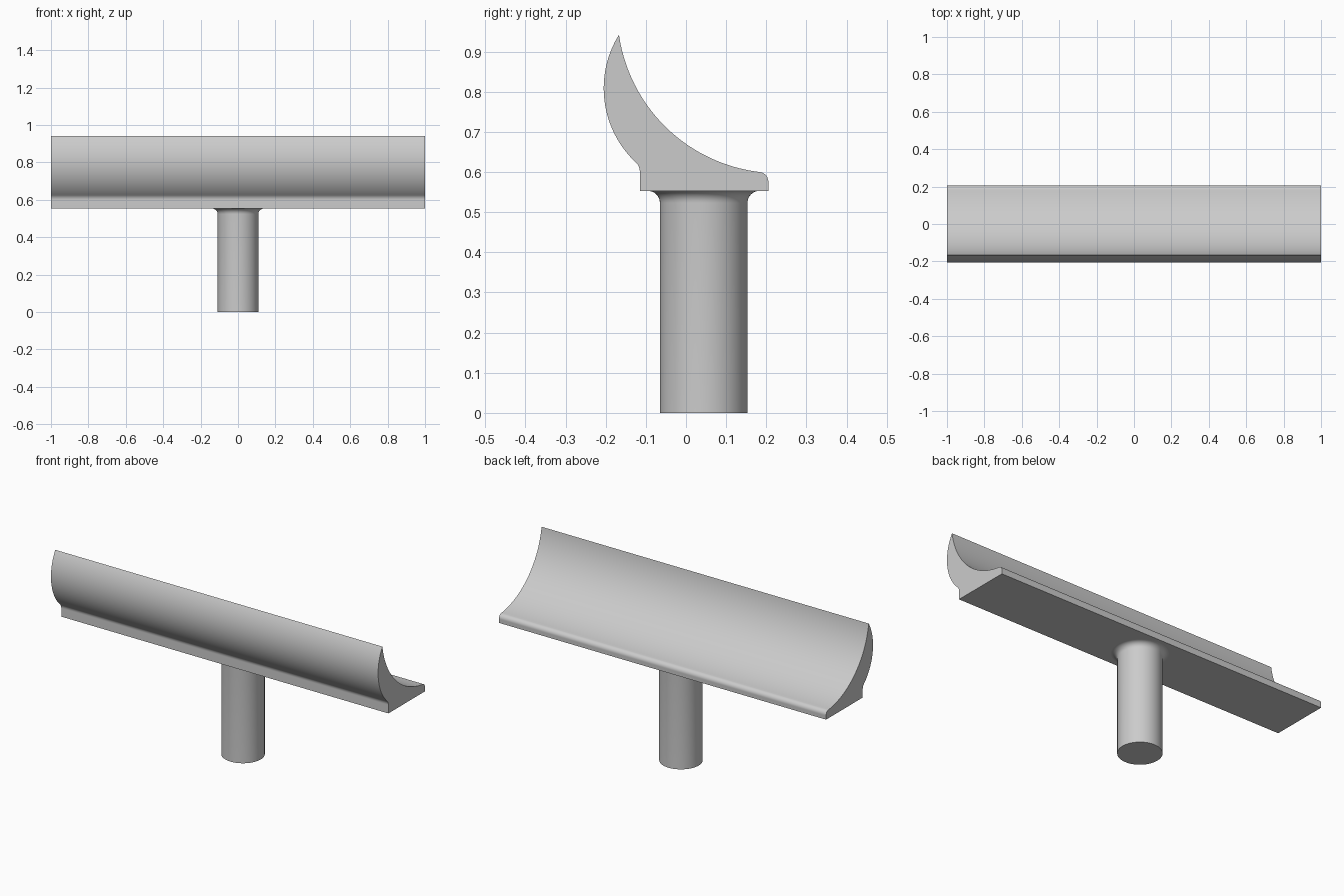
import bpy, bmesh, math
from mathutils import Vector

if "Cube" in bpy.data.objects:
    bpy.data.objects.remove(bpy.data.objects["Cube"])

grey = bpy.data.materials.new("plain grey")
grey.use_nodes = True
grey.diffuse_color = (0.6, 0.6, 0.6, 1)
grey.node_tree.nodes["Principled BSDF"].inputs["Base Color"].default_value = (0.6, 0.6, 0.6, 1)


def arc(a, b, c, n):
    """Points on the circular arc from a through b to c."""
    (ax, ay), (bx, by), (cx, cy) = a, b, c
    d = 2 * (ax * (by - cy) + bx * (cy - ay) + cx * (ay - by))
    sa, sb, sc = ax * ax + ay * ay, bx * bx + by * by, cx * cx + cy * cy
    o = Vector(((sa * (by - cy) + sb * (cy - ay) + sc * (ay - by)) / d,
                (sa * (cx - bx) + sb * (ax - cx) + sc * (bx - ax)) / d))
    start = Vector(a) - o
    end = Vector(c) - o
    sweep = math.atan2(start.x * end.y - start.y * end.x, start.dot(end))
    t0 = math.atan2(start.y, start.x)
    r = start.length
    return [(o.x + r * math.cos(t0 + sweep * i / n),
             o.y + r * math.sin(t0 + sweep * i / n)) for i in range(n + 1)]


def finish(bm, name):
    bmesh.ops.recalc_face_normals(bm, faces=bm.faces)
    mesh = bpy.data.meshes.new(name)
    bm.to_mesh(mesh)
    bm.free()
    mesh.materials.append(grey)
    obj = bpy.data.objects.new(name, mesh)
    bpy.context.collection.objects.link(obj)
    bpy.ops.object.select_all(action='DESELECT')
    obj.select_set(True)
    bpy.context.view_layer.objects.active = obj
    bpy.ops.object.shade_smooth_by_angle(angle=math.radians(30))
    return obj


# Curved rest: side profile extruded along its length
base, tip = 0.553, (-0.167, 0.942)
profile = [(-0.115, base)]
profile += arc((-0.115, 0.598), (-0.117, 0.612), (-0.124, 0.623), 6)
profile += arc((-0.124, 0.623), (-0.205, 0.808), tip, 32)[1:]
profile += arc(tip, (0.0, 0.67), (0.183, 0.6), 40)[1:]
profile += arc((0.183, 0.6), (0.199, 0.592), (0.205, 0.572), 8)[1:]
profile += [(0.205, base)]
bm = bmesh.new()
end = bm.faces.new([bm.verts.new((-1, y, z)) for y, z in profile])
out = bmesh.ops.extrude_face_region(bm, geom=[end], use_keep_orig=True)
bmesh.ops.translate(bm, vec=(2, 0, 0),
                    verts=[v for v in out["geom"] if isinstance(v, bmesh.types.BMVert)])
finish(bm, "curved_rest")

# Round post: spun profile with a flared fillet under the rest
radius, flare = 0.109, 0.03
post = [(0, 0), (radius, 0)]
post += [(radius + flare * (1 - math.cos(t)), base - flare + flare * math.sin(t))
         for t in (math.pi / 2 * i / 8 for i in range(9))]
bm = bmesh.new()
verts = [bm.verts.new((x, 0, z)) for x, z in post]
edges = [bm.edges.new(pair) for pair in zip(verts, verts[1:])]
bmesh.ops.spin(bm, geom=verts + edges, cent=(0, 0, 0), axis=(0, 0, 1),
               angle=math.tau, steps=64, use_merge=True)
bmesh.ops.remove_doubles(bm, verts=bm.verts, dist=0.0001)
finish(bm, "post").location.y = 0.044
